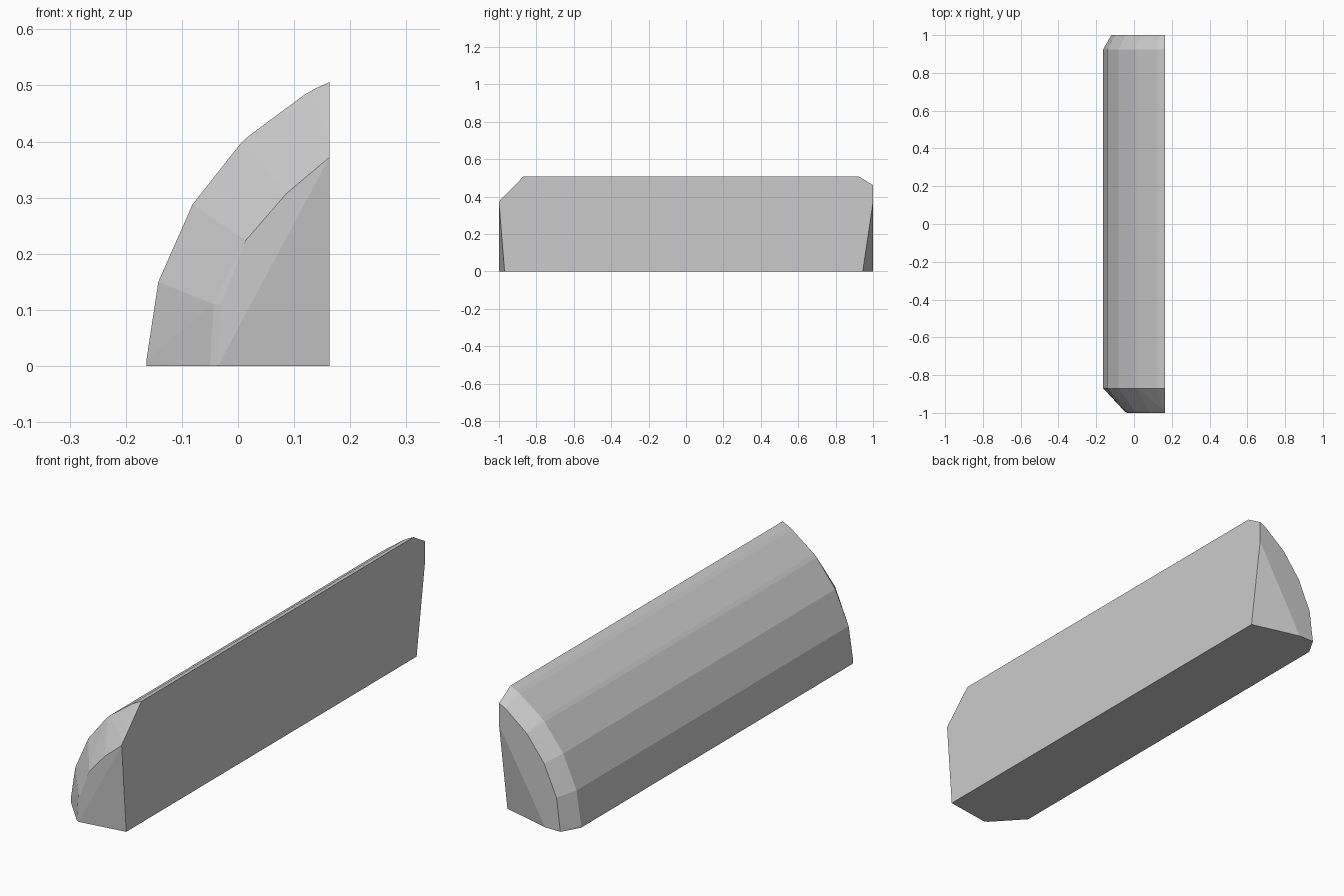
import bpy, bmesh, math

if "Cube" in bpy.data.objects:
    bpy.data.objects.remove(bpy.data.objects["Cube"])

X = 0.163  # flat side of the quarter-round body

# cross-sections (x, z) of the curved side
outer = [(-X, 0), (-X, 0.012), (-0.142, 0.15), (-0.081, 0.288), (0.005, 0.397),
         (0.018, 0.409), (0.118, 0.483), (0.135, 0.493), (X, 0.506)]
front_rim = [(-0.05, 0), (-0.043, 0.11), (0.006, 0.229), (0.08, 0.312), (X, 0.382)]
front_lip = [(-0.036, 0), (-0.03, 0.11), (0.014, 0.224), (0.086, 0.307), (X, 0.372)]
back_rim = [(-0.12, 0), (-0.102, 0.138), (-0.045, 0.265), (0.035, 0.369),
            (0.135, 0.448), (X, 0.461)]
sections = [(front_lip, -1.0), (front_rim, -0.992), (outer, -0.87),
            (outer, 0.925), (back_rim, 1.0)]

bm = bmesh.new()
for profile, y in sections:
    for x, z in profile:
        bm.verts.new((x, y, z))

# end faces lean inward towards the lower corner
for co in [(X, -0.97, 0), (X, 0.945, 0), (X, 1.0, 0.37), (-0.05, 1.0, 0)]:
    bm.verts.new(co)

# the body is convex, so its skin is the hull of its sections
hull = bmesh.ops.convex_hull(bm, input=bm.verts[:])
loose = [v for v in bm.verts if not v.link_faces]
bmesh.ops.delete(bm, geom=loose, context='VERTS')
bmesh.ops.dissolve_limit(bm, angle_limit=math.radians(0.5),
                         verts=bm.verts[:], edges=bm.edges[:])
bmesh.ops.recalc_face_normals(bm, faces=bm.faces[:])

mesh = bpy.data.meshes.new("quarter_round_body")
bm.to_mesh(mesh)
bm.free()
body = bpy.data.objects.new("quarter_round_body", mesh)
bpy.context.collection.objects.link(body)
